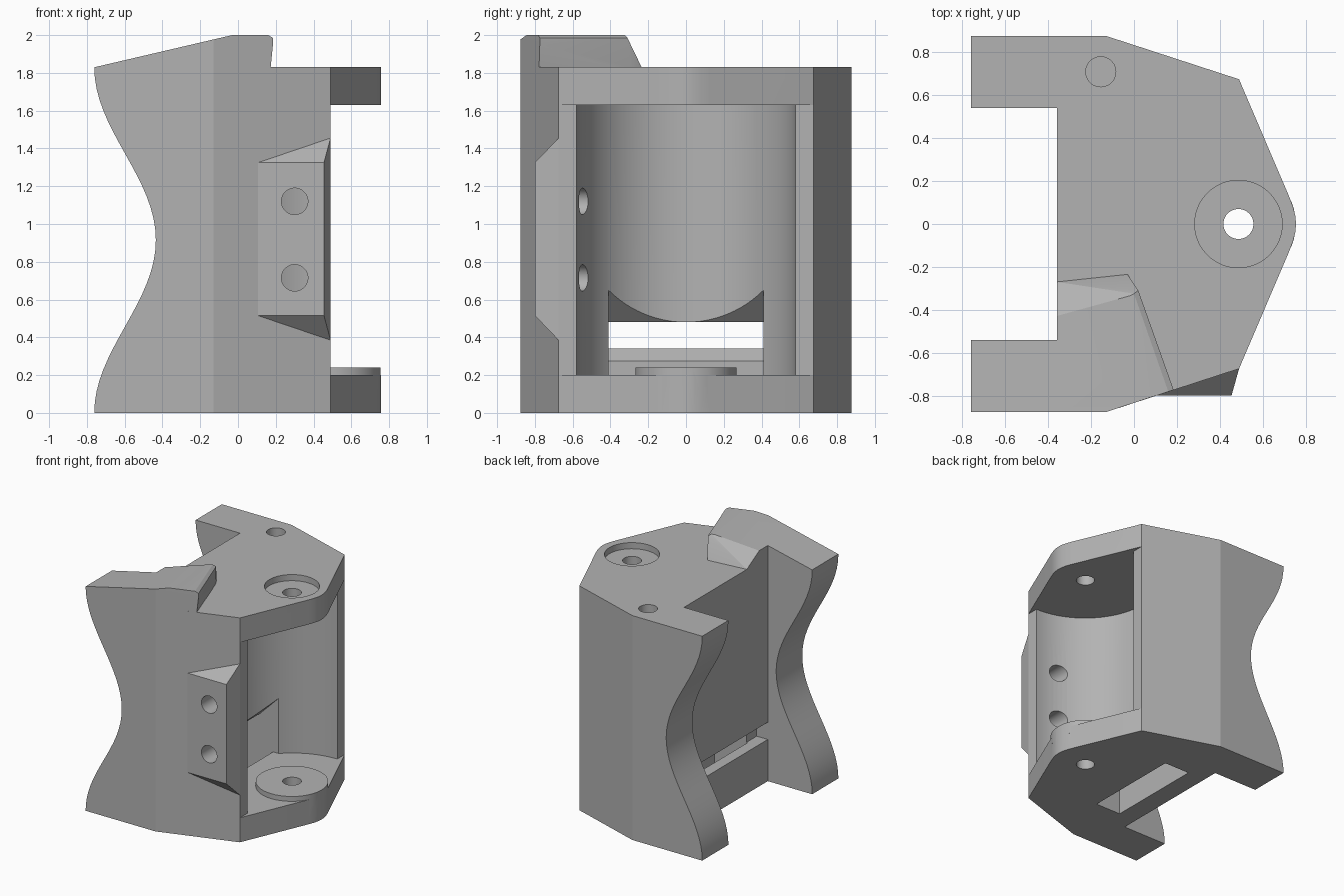
import bpy, bmesh, math
from mathutils import Matrix

cube = bpy.data.objects.get("Cube")
if cube:
    bpy.data.objects.remove(cube, do_unlink=True)

grey = bpy.data.materials.new("plain_grey")
grey.use_nodes = True
grey.diffuse_color = (0.45, 0.45, 0.45, 1)
grey.node_tree.nodes["Principled BSDF"].inputs["Base Color"].default_value = (0.45, 0.45, 0.45, 1)


def finish(name, bm):
    bmesh.ops.recalc_face_normals(bm, faces=bm.faces)
    mesh = bpy.data.meshes.new(name)
    bm.to_mesh(mesh)
    bm.free()
    obj = bpy.data.objects.new(name, mesh)
    bpy.context.collection.objects.link(obj)
    mesh.materials.append(grey)
    return obj


def prism(name, outline, low, high, axis="z"):
    """Extrude an (x, y) outline along z, or an (x, z) outline along y."""
    bm = bmesh.new()
    place = (lambda a, b: (a, b, low)) if axis == "z" else (lambda a, b: (a, low, b))
    face = bm.faces.new([bm.verts.new(place(a, b)) for a, b in outline])
    new = bmesh.ops.extrude_face_region(bm, geom=[face])["geom"]
    step = (0, 0, high - low) if axis == "z" else (0, high - low, 0)
    bmesh.ops.translate(bm, vec=step, verts=[v for v in new if isinstance(v, bmesh.types.BMVert)])
    return finish(name, bm)


def box(name, x, y, z):
    return prism(name, [(x[0], y[0]), (x[1], y[0]), (x[1], y[1]), (x[0], y[1])], *z)


def hull(name, points):
    bm = bmesh.new()
    verts = [bm.verts.new(p) for p in points]
    result = bmesh.ops.convex_hull(bm, input=verts)
    loose = set(result["geom_interior"]) | set(result["geom_unused"])
    bmesh.ops.delete(bm, geom=[v for v in loose if isinstance(v, bmesh.types.BMVert)], context="VERTS")
    bmesh.ops.dissolve_limit(bm, angle_limit=0.01, verts=bm.verts, edges=bm.edges)
    return finish(name, bm)


def cylinder(name, centre, radius, depth, along_y=False, sides=48):
    bm = bmesh.new()
    turn = Matrix.Rotation(math.pi / 2, 4, "X") if along_y else Matrix()
    bmesh.ops.create_cone(bm, cap_ends=True, segments=sides, radius1=radius, radius2=radius,
                          depth=depth, matrix=Matrix.Translation(centre) @ turn)
    return finish(name, bm)


def combine(target, tool, operation="DIFFERENCE"):
    mod = target.modifiers.new(tool.name, "BOOLEAN")
    mod.operation, mod.object, mod.solver = operation, tool, "EXACT"
    bpy.context.view_layer.objects.active = target
    bpy.ops.object.modifier_apply(modifier=mod.name)
    bpy.data.objects.remove(tool, do_unlink=True)


# Main block with a blunt rounded nose on +x
half = [(-0.76, 0.877), (-0.13, 0.877), (0.49, 0.675), (0.725, 0.125), (0.742, 0.08), (0.752, 0.04)]
outline = half + [(0.756, 0)] + [(x, -y) for x, y in reversed(half)]
body = prism("bracket_body", outline, 0, 1.83)

# Raised crest over the front arm
crest = [(-0.76, -0.877, 1.83), (-0.76, -0.54, 1.83), (-0.36, -0.54, 1.923), (-0.36, -0.27, 1.83),
         (-0.13, -0.877, 1.977), (-0.03, -0.844, 2), (0.16, -0.782, 2), (0.185, -0.774, 1.985),
         (0.185, -0.774, 1.95), (0.17, -0.779, 1.83), (-0.02, -0.335, 2), (0.0, -0.325, 2),
         (0.02, -0.31, 1.985), (0.0, -0.29, 1.83), (-0.03, -0.235, 1.83), (-0.13, -0.26, 1.83)]
base = [(x, y, 1.8) for x, y, z in crest if z == 1.83]
base += [(-0.13, -0.877, 1.8)]
combine(body, hull("crest", crest + base), "UNION")

# Rear recess between the two arms, and the wavy scoop across them
combine(body, box("recess", (-1, -0.36), (-0.54, 0.54), (-0.5, 2.5)))
wave = []
for i in range(33):
    t = -1 + i / 16
    wave.append((-0.761 + 0.326 * (0.5 + 0.5 * math.cos(math.pi * t)), 0.915 * (1 + t)))
combine(body, prism("scoop", [(-1, 0)] + wave + [(-1, 1.83)], -1.2, 1.2, "y"))

# Angled mounting pad on the front face
pad = []
for edge, tip in ((0.515, 0.385), (1.325, 1.455)):
    pad += [(0.1, -0.8, edge), (0.455, -0.8, edge), (0.49, -0.675, tip),
            (0.12, -0.77, edge), (0.47, -0.66, edge)]
combine(body, hull("pad", pad), "UNION")

# Round pocket open towards the nose
combine(body, cylinder("pocket", (0.49, 0, 0.915), 0.58, 1.43, sides=96))
combine(body, box("nose_opening", (0.49, 1.2), (-1.2, 1.2), (0.2, 1.63)))

# Slots under the rear wall and through the floor
ramp = [(-0.2, 0.2), (-0.2, 0.275), (-0.27, 0.34), (-0.27, 0.48), (-0.09, 0.48), (0.2, 0.77), (0.2, 0.2)]
combine(body, prism("ramp_slot", ramp, -0.41, 0.41, "y"))
combine(body, box("rear_slot", (-0.6, -0.26), (-0.54, 0.54), (0.34, 0.48)))
combine(body, box("floor_slot", (-0.2, 0.03), (-0.41, 0.41), (-0.2, 0.25)))

# Hinge boss, top counterbore and all drilled holes
combine(body, cylinder("hinge_boss", (0.487, 0, 0.19), 0.268, 0.1), "UNION")
combine(body, cylinder("counterbore", (0.487, 0, 1.88), 0.204, 0.2))
combine(body, cylinder("hinge_hole", (0.487, 0, 1), 0.07, 3))
combine(body, cylinder("pin_hole", (-0.155, 0.71, 1.83), 0.07, 0.5))
for height in (0.715, 1.12):
    combine(body, cylinder("pad_hole", (0.3, -0.7, height), 0.07, 0.5, along_y=True))

# Smooth the curved walls, keep the corners sharp
body.data.materials.clear()
body.data.materials.append(grey)
for face in body.data.polygons:
    face.material_index = 0
bpy.ops.object.select_all(action="DESELECT")
body.select_set(True)
bpy.context.view_layer.objects.active = body
bpy.ops.object.shade_smooth_by_angle(angle=math.radians(15))
